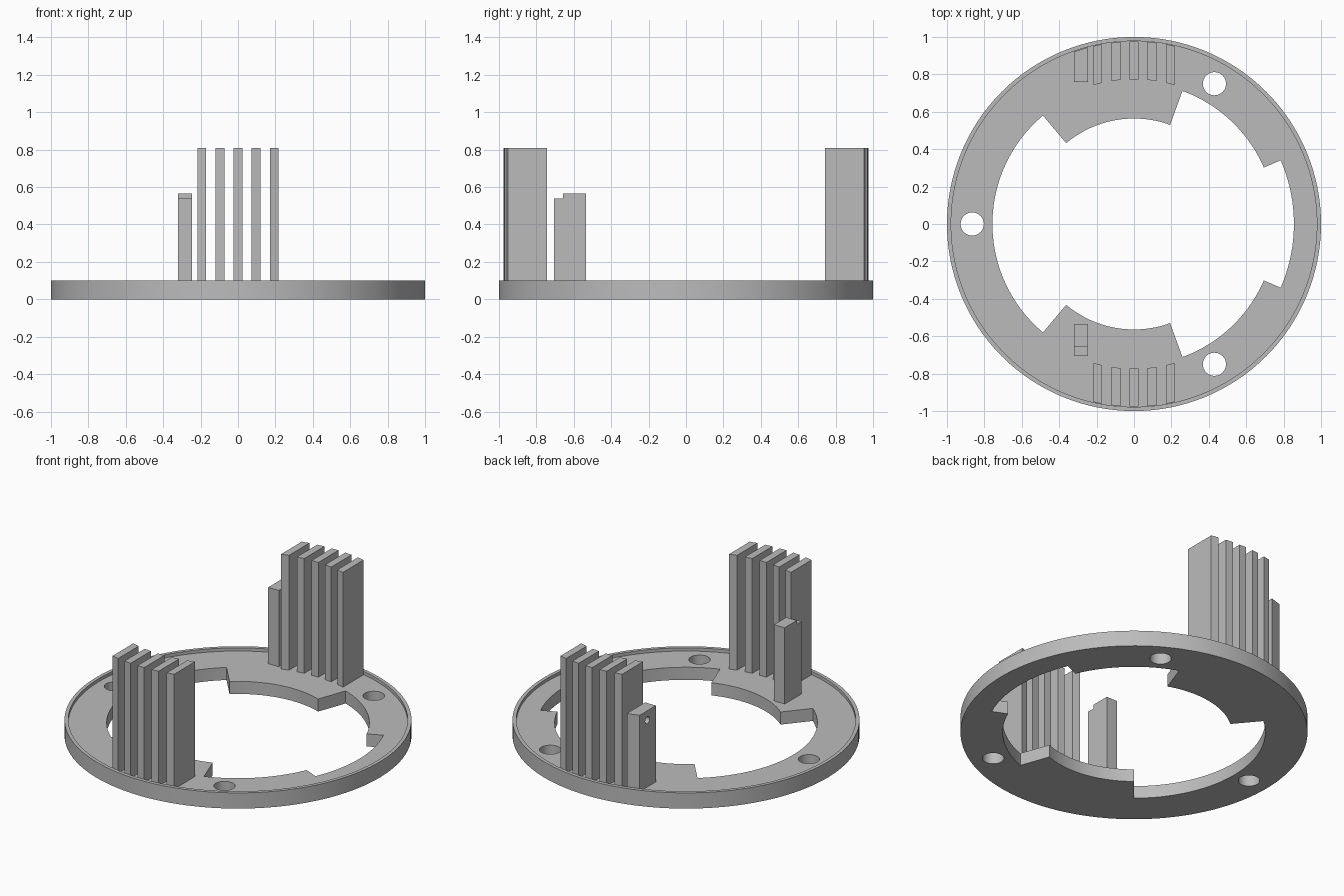
import bpy
import bmesh
from math import cos, sin, radians, sqrt, pi
from mathutils import Matrix

cube = bpy.data.objects.get("Cube")
if cube:
    bpy.data.objects.remove(cube, do_unlink=True)

FLOOR, RIM, ROOT = 0.08, 0.1, 0.07

grey = bpy.data.materials.new("plain grey")
grey.use_nodes = True
grey.diffuse_color = (0.5, 0.5, 0.5, 1)
grey.node_tree.nodes["Principled BSDF"].inputs["Base Color"].default_value = grey.diffuse_color


def arc(radius, start, end, steps):
    """Points on an arc about the centre, angles in degrees."""
    angles = [radians(start + (end - start) * i / steps) for i in range(steps + 1)]
    return [(radius * cos(a), radius * sin(a)) for a in angles]


def circle(radius, x=0, y=0, steps=48):
    return [(px + x, py + y) for px, py in arc(radius, 0, 360, steps)[:-1]]


def prism(name, outline, low, high, turn=None):
    """Extrude a flat outline from low to high, optionally turned by a matrix."""
    bm = bmesh.new()
    face = bm.faces.new([bm.verts.new((x, y, low)) for x, y in outline])
    extruded = bmesh.ops.extrude_face_region(bm, geom=[face])["geom"]
    top = [v for v in extruded if isinstance(v, bmesh.types.BMVert)]
    bmesh.ops.translate(bm, verts=top, vec=(0, 0, high - low))
    if turn:
        bm.transform(turn)
    bmesh.ops.recalc_face_normals(bm, faces=bm.faces)
    mesh = bpy.data.meshes.new(name)
    bm.to_mesh(mesh)
    bm.free()
    mesh.materials.append(grey)
    obj = bpy.data.objects.new(name, mesh)
    bpy.context.collection.objects.link(obj)
    return obj


def activate(obj):
    bpy.ops.object.select_all(action="DESELECT")
    obj.select_set(True)
    bpy.context.view_layer.objects.active = obj


def cut(obj, cutter):
    """Subtract the cutter and discard it."""
    cutter.hide_render = True
    mod = obj.modifiers.new("cut", "BOOLEAN")
    mod.operation, mod.solver, mod.object = "DIFFERENCE", "EXACT", cutter
    activate(obj)
    bpy.ops.object.modifier_apply(modifier=mod.name)
    bpy.data.objects.remove(cutter, do_unlink=True)


def smooth(obj):
    activate(obj)
    bpy.ops.object.shade_smooth_by_angle(angle=radians(30))


# Ring plate with a raised lip, a stepped opening and three screw holes
ring = prism("ring_plate", circle(1, steps=128), 0, RIM)
cut(ring, prism("recess", circle(0.978, steps=128), FLOOR, 0.2))
half = (arc(0.855, 0, 23.5, 10) + arc(0.757, 23.5, 70, 20)
        + arc(0.564, 70, 130, 24) + arc(0.757, 130, 180, 20))
opening = half + [(x, -y) for x, y in reversed(half[1:-1])]
cut(ring, prism("opening", opening, -0.1, 0.2))
for x, y in ((0.43, 0.75), (0.43, -0.75), (-0.865, 0)):
    cut(ring, prism("screw_hole", circle(0.062, x, y, 32), -0.1, 0.2))
smooth(ring)


def radial_y(radius, x):
    return sqrt(radius * radius - x * x)


# Five upright fins at the front and the back, with ends following the ring
for side, label in ((-1, "front"), (1, "back")):
    for i in range(5):
        mid = (i - 2) * 0.097
        a, b = mid - 0.0235, mid + 0.0235
        outline = [(a, side * radial_y(0.774, a)), (b, side * radial_y(0.774, b)),
                   (b, side * radial_y(0.976, b)), (a, side * radial_y(0.976, a))]
        prism(f"{label}_fin_{i + 1}", outline, ROOT, 0.81)

# Sensor posts beside the fins, each with a blind hole near the top
LEFT, RIGHT, TOP = -0.32, -0.245, 0.565
sideways = Matrix(((0, 0, 1, 0), (1, 0, 0, 0), (0, 1, 0, 0), (0, 0, 0, 1)))
stepped = [(-0.705, ROOT), (-0.535, ROOT), (-0.535, TOP),
           (-0.657, TOP), (-0.657, 0.54), (-0.705, 0.54)]
front_post = prism("front_post", stepped, LEFT, RIGHT, sideways)
back_post = prism("back_post", [(LEFT, 0.76), (RIGHT, 0.76),
                                (RIGHT, radial_y(0.976, RIGHT)),
                                (LEFT, radial_y(0.976, LEFT))], ROOT, TOP)
for post, y in ((front_post, -0.595), (back_post, 0.845)):
    cut(post, prism("post_hole", circle(0.022, y, 0.505, 24),
                    LEFT - 0.05, LEFT + 0.05, sideways))
    smooth(post)
